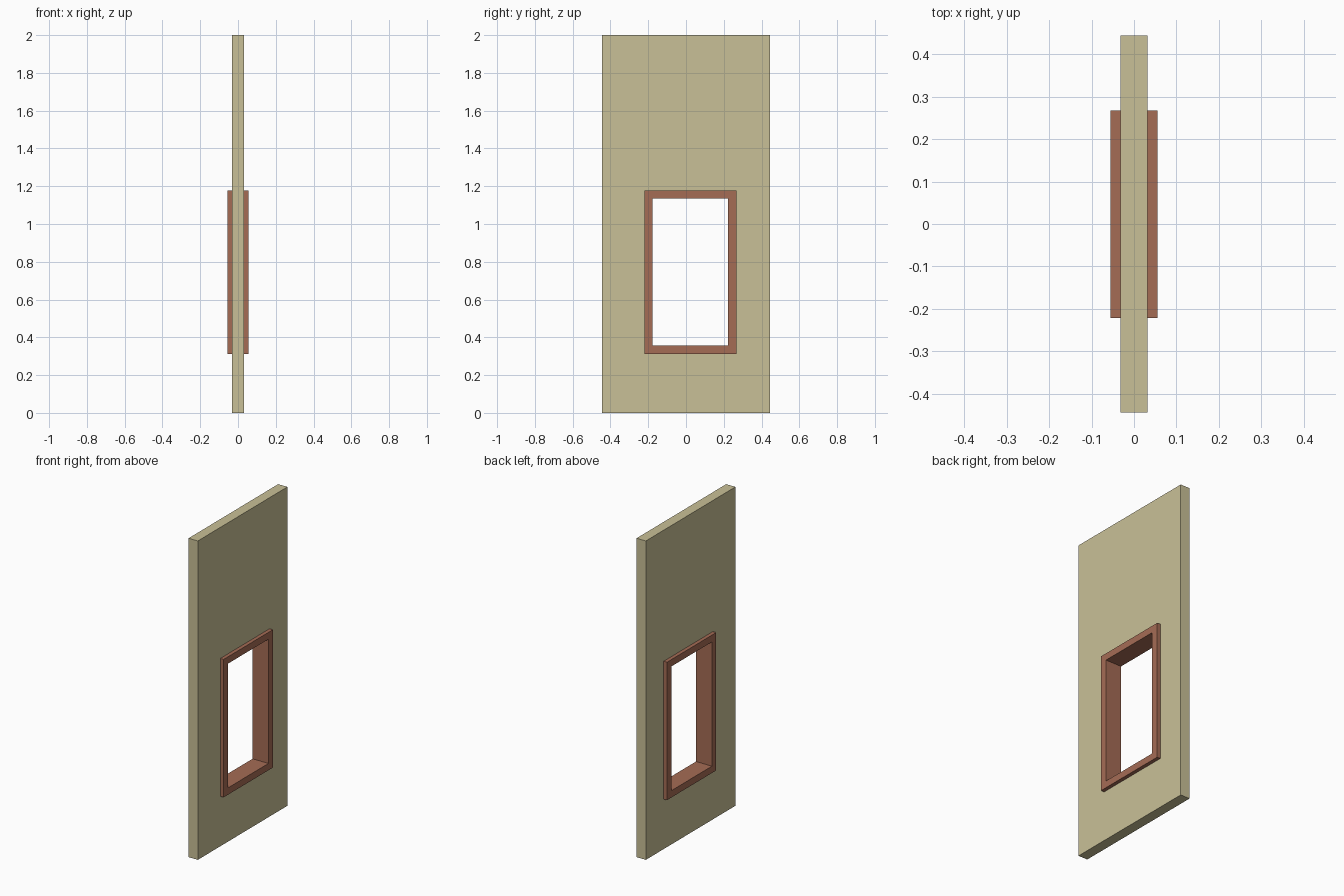
import bpy
import bmesh

if "Cube" in bpy.data.objects:
    bpy.data.objects.remove(bpy.data.objects["Cube"])


def material(name, rgb):
    m = bpy.data.materials.new(name)
    m.diffuse_color = (*rgb, 1.0)
    m.use_nodes = True
    m.node_tree.nodes["Principled BSDF"].inputs["Base Color"].default_value = m.diffuse_color
    return m


def ring_panel(name, outer, inner, half_depth, mat):
    """Rectangular ring in the YZ plane; rectangles are (y0, y1, z0, z1)."""
    bm = bmesh.new()
    loops = []
    for x in (-half_depth, half_depth):
        for y0, y1, z0, z1 in (outer, inner):
            loops.append([bm.verts.new((x, y, z)) for y, z in
                          ((y0, z0), (y1, z0), (y1, z1), (y0, z1))])
    back_out, back_in, front_out, front_in = loops
    # the two faces, the outer edge and the opening's reveal
    for a, b in ((back_out, back_in), (front_out, front_in),
                 (back_out, front_out), (back_in, front_in)):
        for i in range(4):
            j = (i + 1) % 4
            bm.faces.new((a[i], a[j], b[j], b[i]))
    bmesh.ops.recalc_face_normals(bm, faces=bm.faces)
    mesh = bpy.data.meshes.new(name)
    bm.to_mesh(mesh)
    bm.free()
    mesh.materials.append(mat)
    obj = bpy.data.objects.new(name, mesh)
    bpy.context.collection.objects.link(obj)
    return obj


plaster = material("pale_khaki", (0.584, 0.527, 0.309))
wood = material("red_brown", (0.376, 0.150, 0.091))

WALL = (-0.444, 0.444, 0.0, 2.0)
FRAME = (-0.221, 0.267, 0.313, 1.178)
OPENING = (-0.178, 0.223, 0.356, 1.135)

# Wall slab with a cut-out that the window frame fills
ring_panel("wall_panel", WALL, FRAME, 0.032, plaster)
# Frame lining the opening and standing proud on both sides
ring_panel("window_frame", FRAME, OPENING, 0.055, wood)
